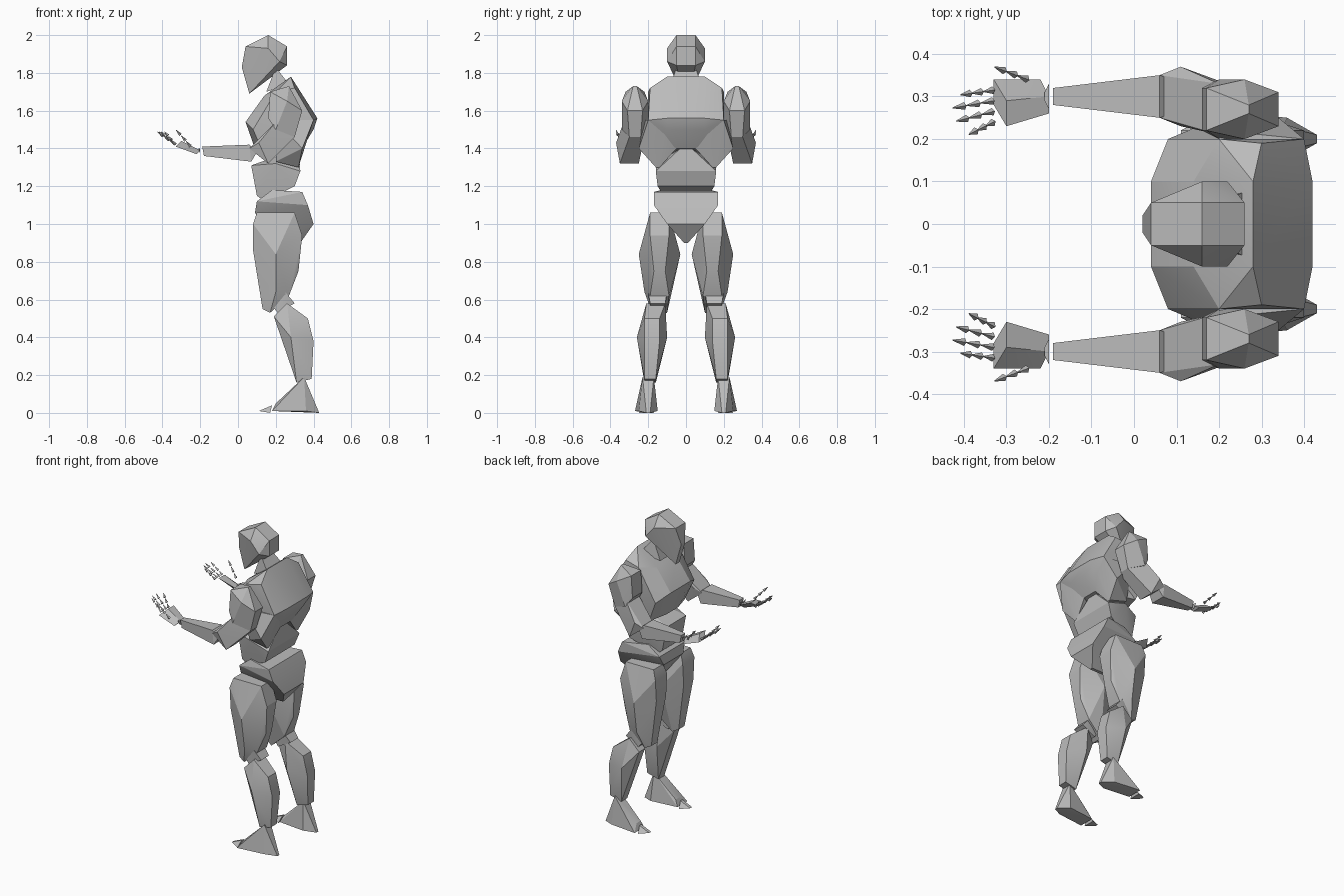
import bpy
import bmesh
import math
from mathutils import Vector

default_cube = bpy.data.objects.get("Cube")
if default_cube:
    bpy.data.objects.remove(default_cube, do_unlink=True)

# One plain grey for the whole figure
grey_value = Vector.Fill(3, 0.5).to_4d()
grey = bpy.data.materials.new("plain grey")
grey.use_nodes = True
grey.diffuse_color = grey_value
for node in grey.node_tree.nodes:
    if node.type == "BSDF_PRINCIPLED":
        node.inputs["Base Color"].default_value = grey_value


def add_object(name, bm):
    """Turn a finished bmesh into a shaded, coloured object."""
    bmesh.ops.recalc_face_normals(bm, faces=bm.faces[:])
    mesh = bpy.data.meshes.new(name)
    bm.to_mesh(mesh)
    bm.free()
    for polygon in mesh.polygons:
        polygon.use_smooth = True
    mesh.set_sharp_from_angle(angle=math.radians(20))
    mesh.materials.append(grey)
    obj = bpy.data.objects.new(name, mesh)
    bpy.context.collection.objects.link(obj)


def block(name, profile, middle=0, side=1):
    """Chiselled block around a side profile of (x, z, half width, outward shift)."""
    bm = bmesh.new()
    for x, z, half_width, *shift in profile:
        centre = middle + sum(shift)
        for y in (centre - half_width, centre + half_width):
            bm.verts.new((x, y * side, z))
    result = bmesh.ops.convex_hull(bm, input=bm.verts[:])
    unused = set(result["geom_interior"] + result["geom_unused"])
    inner = [item for item in unused if isinstance(item, bmesh.types.BMVert)]
    bmesh.ops.delete(bm, geom=inner, context="VERTS")
    bmesh.ops.dissolve_limit(bm, angle_limit=math.radians(4),
                             verts=bm.verts[:], edges=bm.edges[:])
    add_object(name, bm)


def paired_block(name, middle, profile):
    """The same block on both sides of the body."""
    block("right_" + name, profile, middle)
    block("left_" + name, profile, middle, side=-1)


def finger(name, base, tip, joints=3, radius=0.009):
    """Chain of small tapering spikes from the palm to the fingertip."""
    step = (tip - base) / joints
    bm = bmesh.new()
    for joint in range(joints):
        spike = bmesh.ops.create_cone(bm, cap_ends=True, segments=4,
                                      radius1=radius, radius2=radius / 8,
                                      depth=step.length * 0.85)
        turn = step.to_track_quat("Z", "Y").to_matrix()
        bmesh.ops.rotate(bm, verts=spike["verts"], matrix=turn)
        bmesh.ops.translate(bm, verts=spike["verts"],
                            vec=base + step * (joint + 0.5))
    add_object(name, bm)


def paired_finger(name, base, tip):
    """The same finger on both hands."""
    mirror = Vector((1, -1, 1))
    finger("right_" + name, Vector(base), Vector(tip))
    finger("left_" + name, Vector(base) * mirror, Vector(tip) * mirror)


# Head and neck
block("head", [
    (.16, 2, .05), (.26, 1.94, .05), (.04, 1.94, .05), (.02, 1.83, .02),
    (.16, 1.93, .1), (.22, 1.86, .1), (.26, 1.84, .05), (.06, 1.69, .02),
    (.15, 1.79, .06)])
block("neck", [(.15, 1.7, .05), (.27, 1.74, .08), (.2, 1.83, .05)])

# Torso
block("chest", [
    (.14, 1.68, .1), (.28, 1.78, .1), (.3, 1.72, .19), (.42, 1.56, .1),
    (.4, 1.5, .1), (.4, 1.55, .2), (.34, 1.4, .06), (.04, 1.54, .1),
    (.08, 1.5, .2), (.2, 1.7, .2), (.1, 1.37, .06), (.14, 1.36, .18)])
paired_block("side_back_muscle", .15, [
    (.4, 1.55, .05), (.32, 1.3, .01), (.2, 1.33, .02), (.2, 1.55, .07),
    (.34, 1.4, .1)])
block("abdomen", [
    (.07, 1.31, .1), (.1, 1.15, .1), (.14, 1.12, .1), (.3, 1.2, .15),
    (.33, 1.28, .16), (.32, 1.4, .03), (.2, 1.32, .16)])
block("pelvis", [
    (.18, 1.18, .13), (.34, 1.17, .17), (.37, 1.1, .17), (.4, 1, .1),
    (.33, .9, .01), (.1, 1.12, .13), (.09, 1.06, .1), (.2, .9, .01)])

# Legs
paired_block("thigh", .14, [
    (.1, 1.06, .05), (.3, 1.06, .05), (.08, 1, .06), (.08, .86, .05),
    (.2, .84, .11), (.34, .94, .05), (.32, .75, .03), (.13, .55, .03),
    (.27, .62, .05), (.2, .64, .05, .03), (.17, .53, .04)])
paired_block("knee", .15, [
    (.17, .58, .03), (.25, .64, .05), (.3, .58, .04), (.21, .53, .04)])
paired_block("shin", .18, [
    (.19, .51, .03), (.26, .58, .05, -.02), (.37, .5, .04), (.4, .38, .04),
    (.28, .4, .08), (.31, .16, .03, .01), (.39, .18, .03, .01)])
paired_block("foot", .2, [
    (.35, .19, .03), (.43, 0, .01), (.36, .01, .05), (.18, .01, .05, .02),
    (.2, .05, .02)])
paired_block("toe", .21, [(.11, .01, .01), (.17, 0, .04), (.18, .04, .01)])

# Arms, bent forward at the elbow
paired_block("shoulder", .27, [
    (.17, 1.7, .05), (.27, 1.73, .01), (.26, 1.65, .07), (.34, 1.6, .04),
    (.16, 1.56, .05), (.3, 1.46, .03), (.2, 1.5, .07)])
paired_block("upper_arm", .3, [
    (.2, 1.54, .06, -.03), (.3, 1.46, .04, -.04), (.11, 1.43, .07),
    (.06, 1.4, .05), (.16, 1.32, .05)])
paired_block("forearm", .3, [
    (-.19, 1.41, .02), (-.18, 1.36, .02), (.06, 1.42, .05), (.07, 1.33, .05),
    (.1, 1.38, .04)])
paired_block("wrist", .3, [(-.2, 1.4, .03), (-.2, 1.37, .01), (-.21, 1.4, .01)])
paired_block("palm", .29, [
    (-.2, 1.39, .02, -.01), (-.3, 1.44, .03, -.03), (-.33, 1.41, .03, .02),
    (-.22, 1.37, .03, .02)])

# Fingers fan out and curl upward from the palm
finger_names = ["little_finger", "ring_finger", "middle_finger", "index_finger"]
for place, label in enumerate(finger_names):
    reach = .06 + .04 * math.sin(math.radians(50 * place))
    paired_finger(label, (-.33, .24 + place / 40, 1.42),
                  (-.33 - reach, .21 + place / 32, 1.49))
paired_finger("thumb", (-.25, .34, 1.41), (-.33, .37, 1.5))
